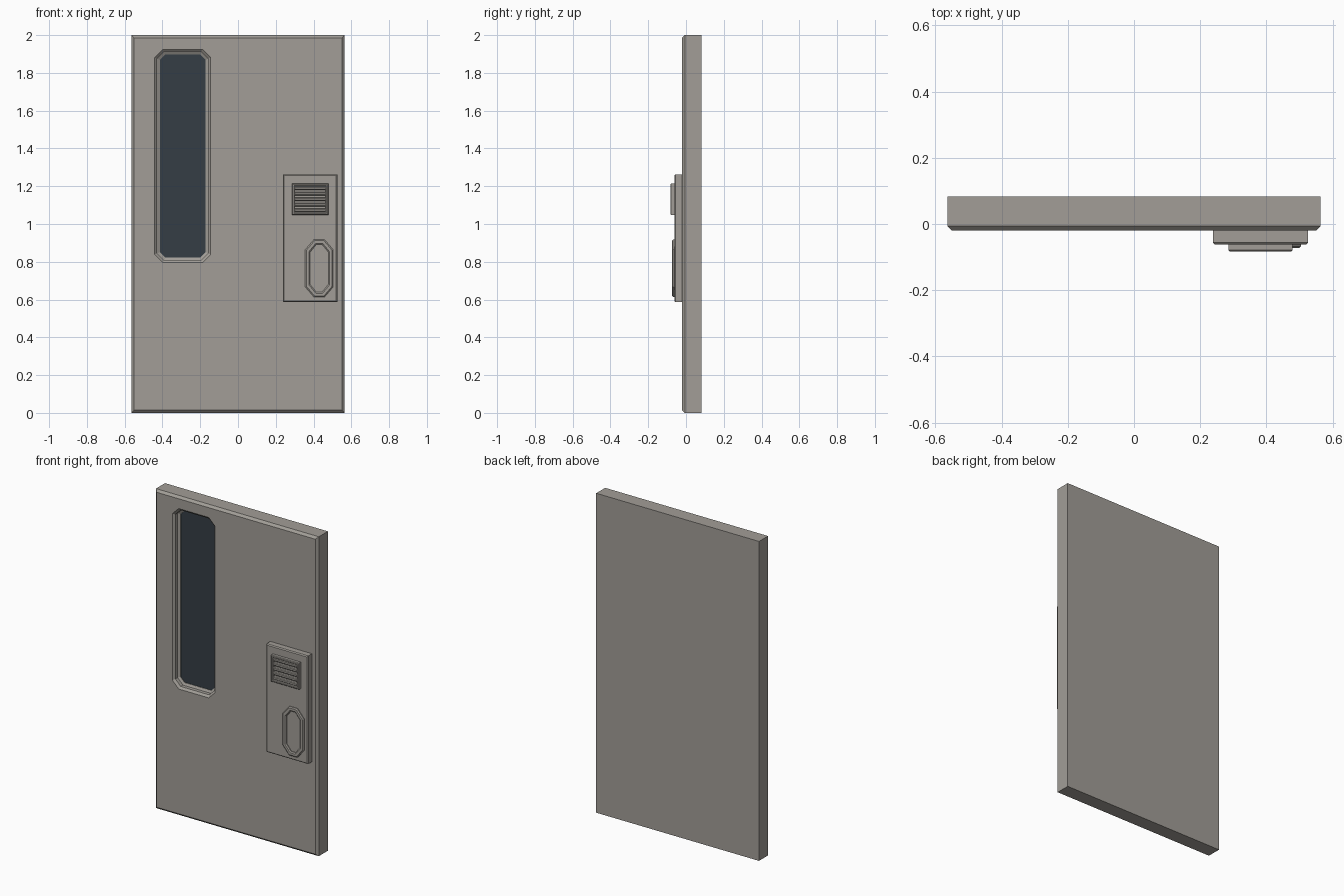
import bpy, bmesh

if "Cube" in bpy.data.objects:
    bpy.data.objects.remove(bpy.data.objects["Cube"])


def material(name, color):
    m = bpy.data.materials.new(name)
    m.diffuse_color = (*color, 1)
    m.use_nodes = True
    m.node_tree.nodes["Principled BSDF"].inputs["Base Color"].default_value = m.diffuse_color
    return m


PAINT = material("warm_grey_paint", (0.36, 0.34, 0.31))
GLASS = material("dark_glass", (0.035, 0.048, 0.06))


def ring(x0, x1, z0, z1, cut, y):
    """Rectangle in the XZ plane with cut corners; cut may be 0 or (cut_x, cut_z)."""
    cx, cz = cut if isinstance(cut, tuple) else (cut, cut)
    return [(x0 + cx, y, z0), (x1 - cx, y, z0), (x1, y, z0 + cz), (x1, y, z1 - cz),
            (x1 - cx, y, z1), (x0 + cx, y, z1), (x0, y, z1 - cz), (x0, y, z0 + cz)]


def inset(box, d):
    x0, x1, z0, z1 = box
    return x0 + d, x1 - d, z0 + d, z1 - d


def loft(name, rings, mat, cap_start=True, cap_end=True, closed=False):
    """Skin a series of eight-point rings into one flat-shaded mesh."""
    bm = bmesh.new()
    loops = [[bm.verts.new(p) for p in r] for r in rings]
    pairs = list(zip(loops, loops[1:]))
    if closed:
        pairs.append((loops[-1], loops[0]))
    for a, b in pairs:
        for i in range(8):
            j = (i + 1) % 8
            bm.faces.new((a[i], a[j], b[j], b[i]))
    if cap_start and not closed:
        bm.faces.new(loops[0][::-1])
    if cap_end and not closed:
        bm.faces.new(loops[-1])
    bmesh.ops.remove_doubles(bm, verts=bm.verts, dist=1e-5)
    bmesh.ops.recalc_face_normals(bm, faces=bm.faces)
    me = bpy.data.meshes.new(name)
    bm.to_mesh(me)
    bm.free()
    ob = bpy.data.objects.new(name, me)
    bpy.context.collection.objects.link(ob)
    me.materials.append(mat)
    return ob


def raised_block(name, box, y_back, y_front, chamfer):
    return loft(name, [ring(*box, 0, y_back), ring(*box, 0, y_front + chamfer),
                       ring(*inset(box, chamfer), 0, y_front)], PAINT)


# Door slab: chamfered front edge and stepped window recess
door = (-0.564, 0.564, 0.0, 2.0)
win = (-0.441, -0.145, 0.795, 1.925)
FRONT = -0.020
loft("door_slab", [
    ring(*door, 0, 0.083),
    ring(*door, 0, FRONT + 0.014),
    ring(*inset(door, 0.014), 0, FRONT),
    ring(*win, 0.044, FRONT),
    ring(*inset(win, 0.013), 0.037, FRONT + 0.012),
    ring(*inset(win, 0.013), 0.037, FRONT + 0.034),
    ring(*inset(win, 0.027), 0.029, FRONT + 0.042),
    ring(*inset(win, 0.027), 0.029, FRONT + 0.052),
], PAINT)

# Window glass
pane = inset(win, 0.027)
loft("window_glass", [ring(*pane, 0.029, FRONT + 0.052),
                      ring(*pane, 0.029, FRONT + 0.045)], GLASS)

# Lock plate
PLATE = -0.062
raised_block("lock_plate", (0.238, 0.526, 0.586, 1.263), FRONT, PLATE, 0.006)

# Vent frame and its slats
vent = (0.285, 0.479, 1.048, 1.214)
loft("vent_frame", [
    ring(*vent, 0, PLATE),
    ring(*vent, 0, -0.079),
    ring(*inset(vent, 0.004), 0, -0.083),
    ring(*inset(vent, 0.011), 0, -0.083),
    ring(*inset(vent, 0.015), 0, -0.079),
    ring(*inset(vent, 0.015), 0, PLATE),
], PAINT, closed=True)
for i in range(5):
    z = 1.073 + i * 0.029
    raised_block(f"vent_slat_{i + 1}", (0.298, 0.466, z - 0.009, z + 0.009),
                 PLATE, -0.080, 0.004)

# Pull handle: elongated octagonal rim around a shallow dish
rim = (0.356, 0.504, 0.613, 0.918)
loft("handle_rim", [
    ring(*rim, (0.046, 0.054), PLATE),
    ring(*rim, (0.046, 0.054), -0.068),
    ring(*inset(rim, 0.006), (0.043, 0.051), -0.073),
    ring(*inset(rim, 0.020), (0.036, 0.044), -0.073),
    ring(*inset(rim, 0.026), (0.033, 0.041), -0.068),
    ring(*inset(rim, 0.026), (0.033, 0.041), PLATE - 0.001),
], PAINT)
